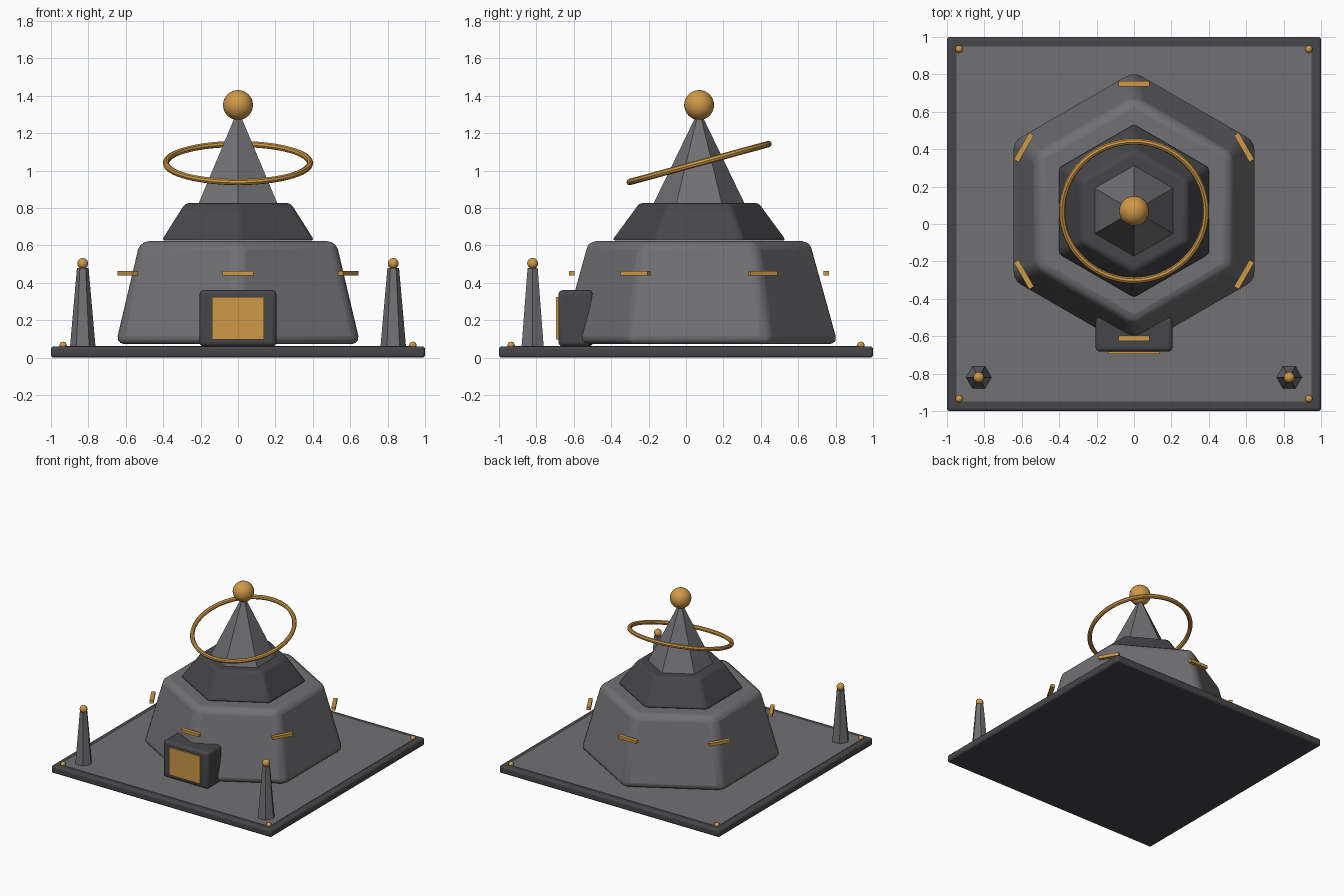
import bpy, math

if "Cube" in bpy.data.objects:
    bpy.data.objects.remove(bpy.data.objects["Cube"])

CY = 0.07  # centre line of the tower in y


def material(name, colour):
    m = bpy.data.materials.new(name)
    m.diffuse_color = (*colour, 1)
    m.use_nodes = True
    m.node_tree.nodes["Principled BSDF"].inputs["Base Color"].default_value = m.diffuse_color
    return m


GREY = material("stone grey", (0.165, 0.165, 0.175))
DARK = material("dark grey", (0.062, 0.062, 0.068))
GOLD = material("gold", (0.62, 0.32, 0.065))


def finish(name, mat, bevel=0, segments=3, smooth=None):
    ob = bpy.context.object
    ob.name = name
    ob.data.materials.append(mat)
    if smooth:
        bpy.ops.object.shade_smooth_by_angle(angle=math.radians(smooth))
    if bevel:
        b = ob.modifiers.new("bevel", "BEVEL")
        b.width, b.segments = bevel, segments
        b.limit_method = "ANGLE"
        b.angle_limit = math.radians(30)
    return ob


def box(name, mat, centre, size, bevel=0, turn=0):
    bpy.ops.mesh.primitive_cube_add(size=1, location=centre, rotation=(0, 0, turn))
    bpy.context.object.scale = size
    bpy.ops.object.transform_apply(location=False, rotation=False, scale=True)
    return finish(name, mat, bevel, 3, 30 if bevel else None)


def hexagon(name, mat, x, y, z0, z1, r0, r1, turn=0, bevel=0, smooth=None):
    bpy.ops.mesh.primitive_cone_add(vertices=6, radius1=r0, radius2=r1, depth=z1 - z0,
                                    location=(x, y, (z0 + z1) / 2), rotation=(0, 0, turn))
    return finish(name, mat, bevel, 3, smooth)


def ball(name, x, y, z, r, seg=24):
    bpy.ops.mesh.primitive_uv_sphere_add(segments=seg, ring_count=seg // 2,
                                         radius=r, location=(x, y, z))
    return finish(name, GOLD, smooth=60)


# Ground slab and inset paving
box("base_slab", DARK, (0, 0, 0.03), (2, 2, 0.06), 0.015)
box("paving", GREY, (0, 0, 0.045), (1.9, 1.9, 0.036))

# Stacked hexagonal tiers and spire
hexagon("main_body", GREY, 0, CY, 0.072, 0.622, 0.755, 0.605, 0, 0.045, 30)
hexagon("upper_tier", DARK, 0, CY, 0.625, 0.826, 0.472, 0.325, 0, 0.02, 30)
hexagon("spire", GREY, 0, CY, 0.82, 1.31, 0.245, 0.008)
ball("spire_ball", 0, CY, 1.35, 0.08, 32)

# Tilted ring around the spire
bpy.ops.mesh.primitive_torus_add(major_radius=0.385, minor_radius=0.017, major_segments=64,
                                 minor_segments=8, location=(0, CY, 1.04),
                                 rotation=(math.radians(15.3), 0, 0))
finish("halo_ring", GOLD, smooth=30)

# Floating bars at the six corners
for i in range(6):
    a = math.radians(30 + 60 * i)
    box(f"corner_bar_{i}", GOLD,
        (0.68 * math.cos(a), CY + 0.68 * math.sin(a), 0.45),
        (0.03, 0.165, 0.024), turn=a)

# Doorway block with panel
box("doorway", DARK, (0, -0.59, 0.21), (0.41, 0.185, 0.3), 0.022)
box("door_panel", GOLD, (0, -0.687, 0.21), (0.28, 0.016, 0.225))

# Front pillars with ball tops
for s in (-1, 1):
    hexagon("pillar", GREY, s * 0.83, -0.82, 0.06, 0.48, 0.068, 0.031, math.pi / 6)
    ball("pillar_ball", s * 0.83, -0.82, 0.503, 0.029)
    for t in (-1, 1):
        ball("corner_stud", s * 0.935, t * 0.935, 0.065, 0.02, 16)
